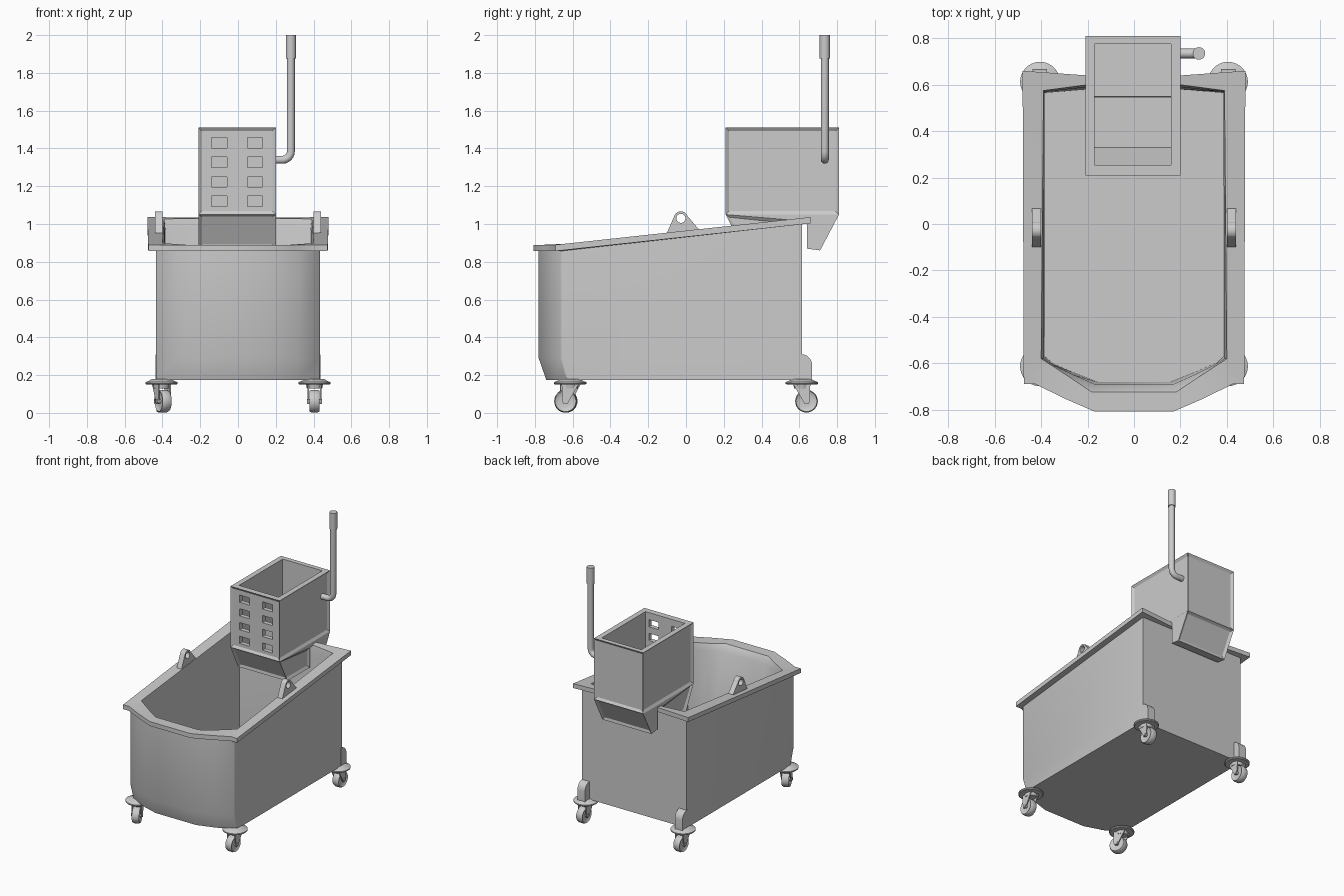
import bpy, bmesh
from math import sin, cos, pi, radians
from mathutils import Matrix, Vector

if "Cube" in bpy.data.objects:
    bpy.data.objects.remove(bpy.data.objects["Cube"])


def finish(name, bm, smooth=None):
    bmesh.ops.recalc_face_normals(bm, faces=bm.faces)
    me = bpy.data.meshes.new(name)
    bm.to_mesh(me)
    bm.free()
    ob = bpy.data.objects.new(name, me)
    bpy.context.collection.objects.link(ob)
    if smooth:
        bpy.ops.object.select_all(action='DESELECT')
        ob.select_set(True)
        bpy.context.view_layer.objects.active = ob
        bpy.ops.object.shade_smooth_by_angle(angle=radians(smooth))
    return ob


def loft(rings, closed=False):
    """Bridge rings of points; cap both ends, or join last ring to first."""
    bm = bmesh.new()
    vs = [[bm.verts.new(p) for p in r] for r in rings]
    n = len(rings[0])
    for a, b in zip(vs, vs[1:] + ([vs[0]] if closed else [])):
        for i in range(n):
            bm.faces.new((a[i], a[(i + 1) % n], b[(i + 1) % n], b[i]))
    if not closed:
        bm.faces.new(vs[0])
        bm.faces.new(vs[-1])
    return bm


def prism(pts, x0, x1):
    """Extrude a (y, z) profile along x."""
    return loft([[(x, y, z) for y, z in pts] for x in (x0, x1)])


def lathe_x(profile, n=28):
    """Revolve (radius, x) stations around the x axis."""
    return loft([[(x, r * cos(2 * pi * i / n), r * sin(2 * pi * i / n)) for i in range(n)]
                 for r, x in profile])


def cut(ob, cutter_bm):
    cutter = finish("cutter", cutter_bm)
    cutter.hide_render = True
    m = ob.modifiers.new("cut", 'BOOLEAN')
    m.operation, m.object, m.solver = 'DIFFERENCE', cutter, 'EXACT'
    bpy.context.view_layer.objects.active = ob
    bpy.ops.object.modifier_apply(modifier=m.name)
    bpy.data.objects.remove(cutter)


# Bucket: half outlines from front to back, mirrored in x and lofted
def rim_z(y):
    return 0.89 + max(0, y + 0.66) * 0.111


def ring(half, z):
    pts = half + [(-x, y) for x, y in reversed(half)]
    return [(x, y, z(y) if callable(z) else z) for x, y in pts]


base = [(.17, -.74), (.31, -.695), (.43, -.63), (.435, -.62), (.435, .615), (.2, .615)]
wall = [(.17, -.78), (.32, -.73), (.43, -.665), (.435, -.655), (.435, .615), (.2, .615)]
rim_out = [(.17, -.808), (.30, -.752), (.425, -.69), (.475, -.69), (.48, .66), (.2, .64)]
rim_in = [(.18, -.725), (.275, -.662), (.37, -.6), (.40, -.58), (.39, .575), (.2, .60)]
inner = [(.17, -.69), (.26, -.65), (.35, -.605), (.39, -.58), (.385, .57), (.2, .59)]
floor = [(.16, -.68), (.26, -.64), (.35, -.6), (.385, -.57), (.385, .565), (.2, .58)]
under = lambda y: rim_z(y) - 0.033
finish("bucket", loft([
    ring(base, .175), ring(wall, .29), ring(wall, under), ring(rim_out, under),
    ring(rim_out, rim_z), ring(rim_in, rim_z),
    ring(inner, lambda y: rim_z(y) - .05), ring(floor, .2)]), 33)

# Rim ears and rear corner bosses
for s, side in ((-1, "left"), (1, "right")):
    arc = [(-.027 + .037 * cos(radians(a)), 1.03 + .037 * sin(radians(a)))
           for a in range(20, 161, 14)]
    ear = finish(f"handle_ear_{side}",
                 prism([(-.10, .94), (.07, .955), (.065, .975)] + arc + [(-.10, .955)],
                       s * .40, s * .44))
    hole = lathe_x([(.024, -.6), (.024, .6)])
    bmesh.ops.translate(hole, verts=hole.verts, vec=(0, -.027, 1.03))
    cut(ear, hole)
    boss = [(.60, .175), (.668, .175), (.668, .25)] + [
        (.613 + .055 * cos(radians(a)), .25 + .06 * sin(radians(a))) for a in range(15, 91, 15)
    ] + [(.60, .31)]
    finish(f"rear_boss_{side}", prism(boss, s * .375, s * .437), 33)

# Wringer: side profile split into upper and lower panels, each recessed
bm = prism([(.21, 1.05), (.30, .87), (.57, .87), (.57, 1.02), (.64, 1.02),
            (.64, .87), (.71, .86), (.81, 1.05), (.81, 1.51), (.21, 1.51)], -.21, .20)
bm.verts.ensure_lookup_table()
for o in (0, 10):
    for a, b in ((0, 7), (0, 3)):
        bmesh.ops.connect_verts(bm, verts=[bm.verts[o + a], bm.verts[o + b]])
bmesh.ops.recalc_face_normals(bm, faces=bm.faces)
panels = [f for f in bm.faces if abs(f.normal.z) < .9 and f.calc_area() > .035
          and not (abs(f.normal.y) > .95 and f.calc_center_median().z < 1.05)]
bmesh.ops.inset_individual(bm, faces=panels, thickness=.026, depth=-.012)
wringer = finish("wringer", bm)
cut(wringer, prism([(.255, 1.6), (.255, 1.05), (.33, .90), (.545, .90),
                    (.55, 1.065), (.775, 1.065), (.775, 1.6)], -.17, .16))

# Drain holes in the wringer front
for x in (-.10, .09):
    for z in (1.12, 1.223, 1.327, 1.43):
        cut(wringer, prism([(.1, z - .027), (.3, z - .027), (.3, z + .027), (.1, z + .027)],
                           x - .041, x + .041))


# Lever: swept tube with a bend, then a thicker grip
def tube(name, path, r, n=20):
    rings = []
    for i, p in enumerate(path):
        d = (Vector(path[min(i + 1, len(path) - 1)]) - Vector(path[max(i - 1, 0)])).normalized()
        u = Vector((0, 1, 0))
        v = d.cross(u)
        rings.append([Vector(p) + r * (cos(2 * pi * k / n) * u + sin(2 * pi * k / n) * v)
                      for k in range(n)])
    return finish(name, loft(rings), 40)


bend = [(.235 + .045 * sin(radians(a)), .735, 1.385 - .045 * cos(radians(a)))
        for a in range(0, 91, 15)]
tube("lever", [(.18, .735, 1.34)] + bend + [(.28, .735, 1.9)], .021)
tube("lever_grip", [(.28, .735, 1.875), (.28, .735, 2.0)], .027)

# Casters: round plate, swivel neck, fork arms, tyre and axle
tyre = [(.028, -.018), (.045, -.02), (.055, -.026), (.06, -.016), (.06, .016),
        (.055, .026), (.045, .02), (.028, .018)]
for sx, side in ((-1, "left"), (1, "right")):
    for sy, end in ((-1, "front"), (1, "rear")):
        yaw = radians(22) if (sx, sy) == (-1, -1) else 0
        place = Matrix.Translation((sx * .405, sy * .613, 0)) @ Matrix.Rotation(yaw, 4, 'Z')
        o = sy * .025
        upright = Matrix.Rotation(-pi / 2, 4, 'Y')
        axle = Matrix.Translation((0, o, .062))
        fork = [(-.045, .152), (.045, .152), (o + .018, .062), (o + .01, .048),
                (o - .01, .048), (o - .018, .062)]
        parts = [
            ("plate", lathe_x([(.08, .15), (.086, .155), (.086, .163), (.07, .168), (.05, .18)]), upright),
            ("neck", lathe_x([(.04, .128), (.045, .152)]), upright),
            ("fork_inner", prism(fork, -.036, -.028), Matrix()),
            ("fork_outer", prism(fork, .028, .036), Matrix()),
            ("wheel", lathe_x(tyre), axle),
            ("axle", lathe_x([(.012, -.04), (.012, .04)], 12), axle)]
        for part, pbm, local in parts:
            bmesh.ops.transform(pbm, matrix=place @ local, verts=pbm.verts)
            finish(f"caster_{part}_{end}_{side}", pbm, 35)
